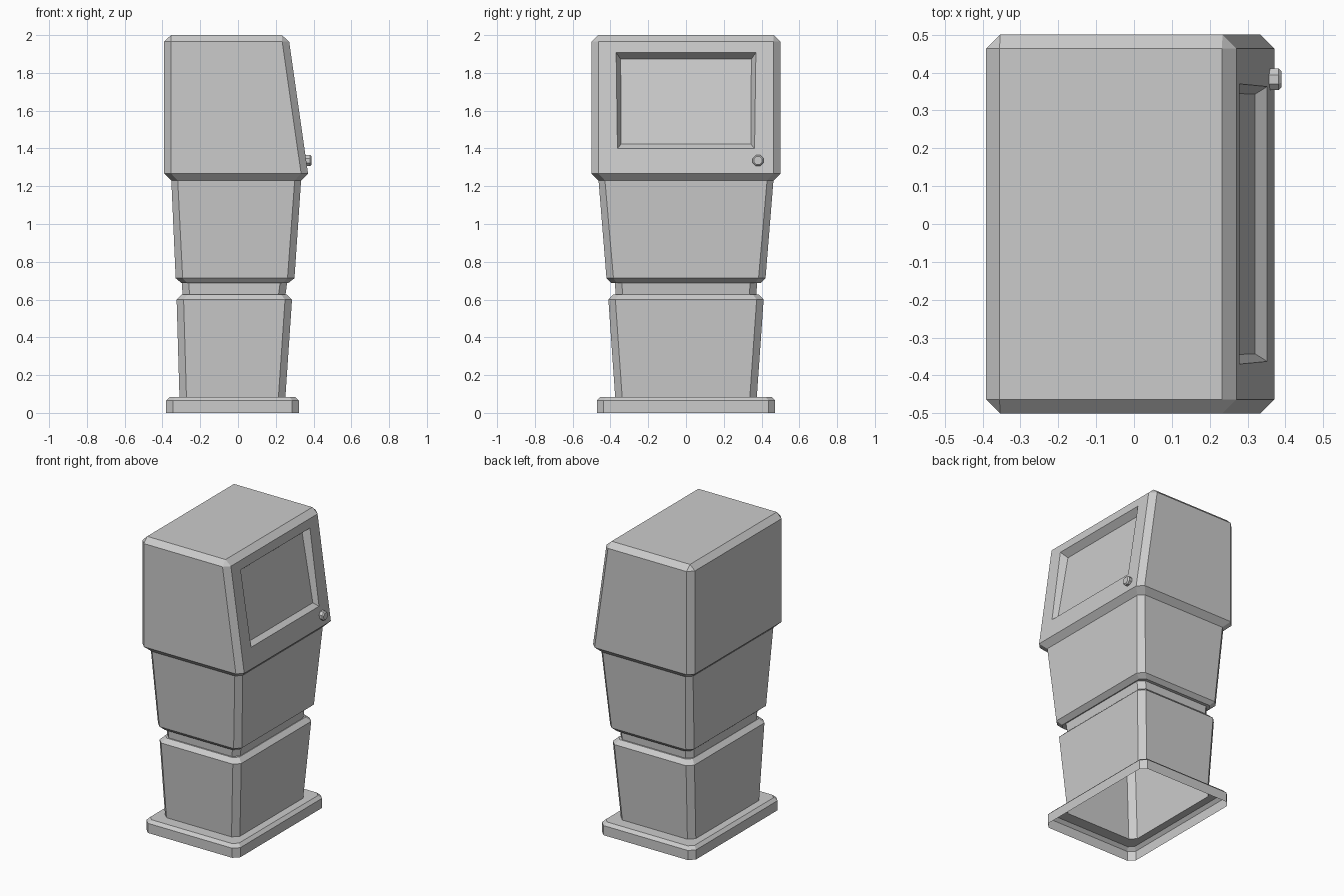
import bpy, bmesh, math
from mathutils import Matrix

if "Cube" in bpy.data.objects:
    bpy.data.objects.remove(bpy.data.objects["Cube"])


def ring(bm, z, x0, x1, y, c):
    # rectangle with its corners cut off by c
    pts = [(x0 + c, -y), (x1 - c, -y), (x1, -y + c), (x1, y - c),
           (x1 - c, y), (x0 + c, y), (x0, y - c), (x0, -y + c)]
    return [bm.verts.new((px, py, z)) for px, py in pts]


def loft(bm, sections):
    rings = [ring(bm, *s) for s in sections]
    for a, b in zip(rings, rings[1:]):
        for i in range(8):
            j = (i + 1) % 8
            bm.faces.new((a[i], a[j], b[j], b[i]))
    return rings


def finish(bm, name):
    mesh = bpy.data.meshes.new(name)
    bm.to_mesh(mesh)
    bm.free()
    obj = bpy.data.objects.new(name, mesh)
    bpy.context.collection.objects.link(obj)
    return obj


# Cabinet: one shell, open underneath (z, x0, x1, half depth, corner cut)
bm = bmesh.new()
rings = loft(bm, [
    # base plate
    (0.000, -0.380, 0.323, 0.472, 0.036),
    (0.065, -0.380, 0.323, 0.472, 0.036),
    (0.085, -0.360, 0.303, 0.452, 0.030),
    # lower body
    (0.085, -0.310, 0.251, 0.375, 0.037),
    (0.600, -0.325, 0.286, 0.411, 0.037),
    (0.628, -0.296, 0.257, 0.383, 0.030),
    # neck
    (0.628, -0.294, 0.252, 0.373, 0.037),
    (0.688, -0.297, 0.260, 0.376, 0.037),
    # upper body
    (0.688, -0.300, 0.267, 0.397, 0.030),
    (0.713, -0.330, 0.299, 0.421, 0.037),
    (1.230, -0.353, 0.334, 0.463, 0.034),
    # head
    (1.267, -0.391, 0.371, 0.500, 0.037),
    (1.965, -0.391, 0.271, 0.500, 0.037),
    (2.000, -0.355, 0.232, 0.464, 0.000),
])
bm.faces.new(rings[-1])

# Screen recess in the sloping face: (half width, z, x) at bottom and top
screen = next(f for f in rings[-2][2].link_faces
              if rings[-2][3] in f.verts and rings[-3][2] in f.verts)
for low, high in [((0.363, 1.400, 0.352), (0.370, 1.907, 0.2793)),
                  ((0.343, 1.423, 0.320), (0.346, 1.873, 0.238))]:
    bmesh.ops.inset_individual(bm, faces=[screen], thickness=0.01)
    mid = screen.calc_center_median().z
    for v in screen.verts:
        w, z, x = high if v.co.z > mid else low
        v.co = (x, math.copysign(w, v.co.y), z)
bmesh.ops.remove_doubles(bm, verts=bm.verts, dist=0.0005)
finish(bm, "cabinet")

# Knob: eight-sided button with a chamfered front
bm = bmesh.new()
bmesh.ops.create_cone(bm, cap_ends=True, segments=8, radius1=0.031, radius2=0.031, depth=0.05,
                      matrix=Matrix.Rotation(math.pi / 8, 4, "Z"))
front = [e for e in bm.edges if all(v.co.z > 0 for v in e.verts)]
bmesh.ops.bevel(bm, geom=front, offset=0.007, segments=1, affect="EDGES")
bmesh.ops.transform(bm, verts=bm.verts, matrix=Matrix.Translation((0.364, 0.382, 1.336))
                    @ Matrix.Rotation(math.pi / 2, 4, "Y"))
finish(bm, "knob")
